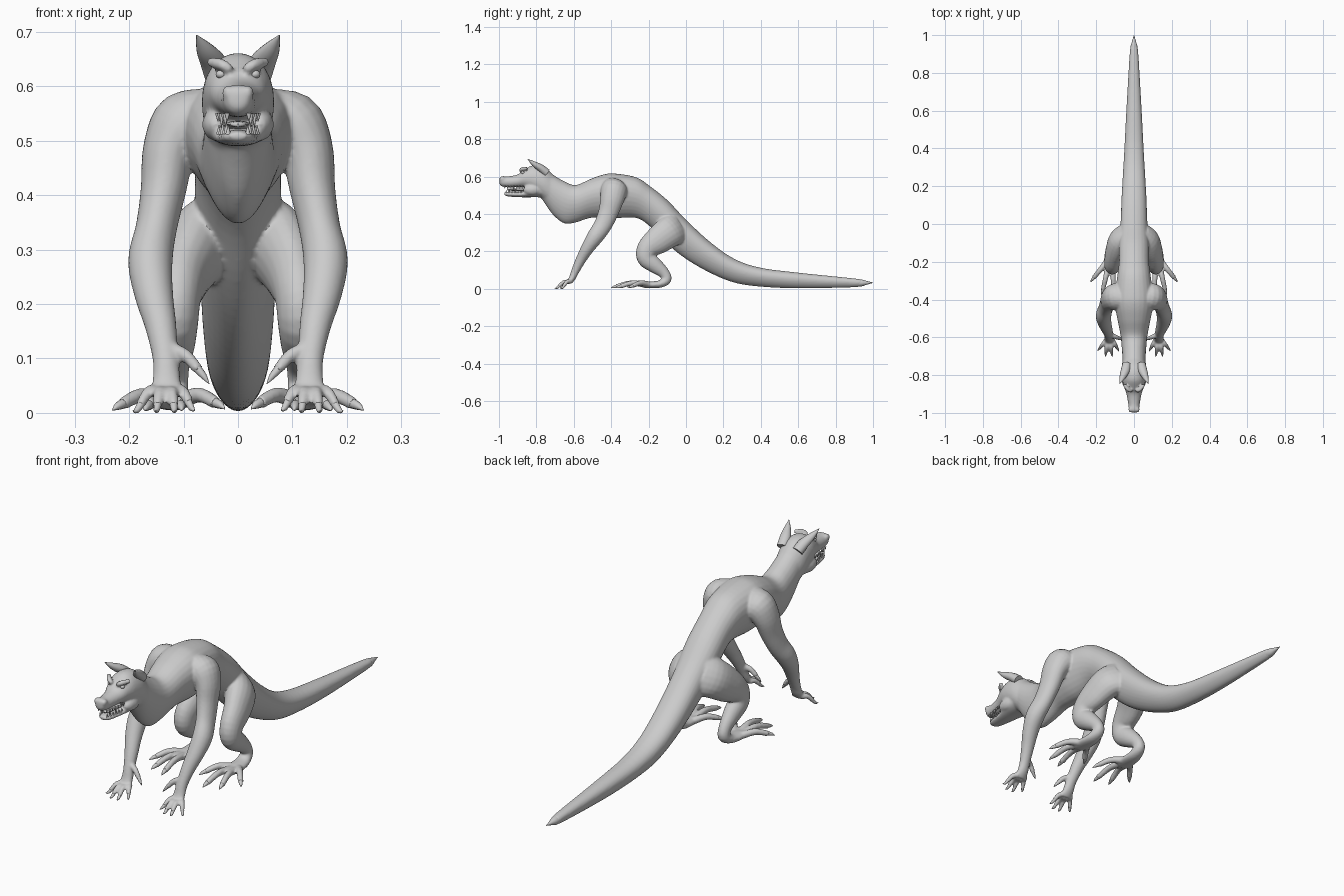
import bpy, bmesh, math
from mathutils import Vector

hide = bpy.data.materials.new("grey hide")
hide.diffuse_color = (0.6, 0.6, 0.6, 1)


def catmull(pts, n):
    """Smoothly resample a list of equal-length tuples."""
    out = []
    for i in range(len(pts) - 1):
        a, b, c, d = (pts[max(i - 1, 0)], pts[i], pts[i + 1], pts[min(i + 2, len(pts) - 1)])
        for k in range(n):
            t = k / n
            out.append(tuple(0.5 * (2 * q + (r - p) * t + (2 * p - 5 * q + 4 * r - s) * t * t
                                    + (3 * q - p - 3 * r + s) * t ** 3)
                             for p, q, r, s in zip(a, b, c, d)))
    return out + [tuple(pts[-1])]


def skin(bm, rings):
    """Close a stack of rings into a solid."""
    vs = [[bm.verts.new(p) for p in ring] for ring in rings]
    n = len(vs[0])
    for a, b in zip(vs, vs[1:]):
        for i in range(n):
            bm.faces.new((a[i], a[(i + 1) % n], b[(i + 1) % n], b[i]))
    bm.faces.new(vs[0])
    bm.faces.new(vs[-1])


def trunk(bm, stations, keel=0.0, seg=28, n=5):
    """Upright slices along y: (y, top, bottom, half width)."""
    rings = []
    for y, top, bot, w in catmull(stations, n):
        zc, h = (top + bot) / 2, max((top - bot) / 2, 0.001)
        ring = []
        for i in range(seg):
            a = 2 * math.pi * i / seg
            ring.append((max(w, 0.001) * math.cos(a) * (1 + keel * math.sin(a)),
                         y, zc + h * math.sin(a)))
        rings.append(ring)
    skin(bm, rings)


def tube(bm, pts, side=1, seg=14, n=4):
    """Round limb through (x, y, z, radius across, radius fore-aft)."""
    pts = catmull([p if len(p) == 5 else p + (p[3],) for p in pts], n)
    c = [Vector((p[0] * side, p[1], p[2])) for p in pts]
    rings = []
    for i, p in enumerate(pts):
        t = (c[min(i + 1, len(c) - 1)] - c[max(i - 1, 0)]).normalized()
        u = Vector((1, 0, 0)) - t * t.x
        u = u.normalized() if u.length > 0.05 else Vector((0, 1, 0))
        v = t.cross(u)
        ru, rv = max(p[3], 0.0005), max(p[4], 0.0005)
        rings.append([c[i] + u * ru * math.cos(2 * math.pi * k / seg)
                      + v * rv * math.sin(2 * math.pi * k / seg) for k in range(seg)])
    skin(bm, rings)


def ball(bm, centre, r):
    geo = bmesh.ops.create_uvsphere(bm, u_segments=16, v_segments=10, radius=1)
    for v in geo["verts"]:
        v.co = Vector(centre) + Vector((v.co.x * r[0], v.co.y * r[1], v.co.z * r[2]))


def finish(bm, name, voxel=None):
    bmesh.ops.recalc_face_normals(bm, faces=bm.faces)
    me = bpy.data.meshes.new(name)
    bm.to_mesh(me)
    bm.free()
    ob = bpy.data.objects.new(name, me)
    bpy.context.collection.objects.link(ob)
    bpy.ops.object.select_all(action='DESELECT')
    ob.select_set(True)
    bpy.context.view_layer.objects.active = ob
    if voxel:
        m = ob.modifiers.new("blend", 'REMESH')
        m.mode, m.voxel_size = 'VOXEL', voxel
        s = ob.modifiers.new("relax", 'SMOOTH')
        s.factor, s.iterations = 0.5, 6
        for name in ("blend", "relax"):
            bpy.ops.object.modifier_apply(modifier=name)
    ob.data.materials.clear()
    ob.data.materials.append(hide)
    bpy.ops.object.shade_smooth_by_angle(angle=math.radians(50))
    return ob


body, claws, teeth = bmesh.new(), bmesh.new(), bmesh.new()

# neck, torso and tail
trunk(body, [(-.80, .65, .52, .05), (-.76, .645, .465, .058), (-.71, .61, .395, .06),
             (-.65, .575, .35, .064), (-.59, .555, .355, .07), (-.51, .588, .38, .085),
             (-.44, .612, .38, .098), (-.38, .617, .378, .1), (-.27, .598, .38, .086),
             (-.20, .555, .34, .078), (-.10, .475, .24, .078), (0, .37, .16, .07),
             (.13, .25, .085, .065), (.26, .16, .033, .058), (.4, .113, .012, .05),
             (.6, .087, .003, .04), (.88, .058, .008, .024), (.94, .05, .014, .018)], keel=.2)

# skull and muzzle
trunk(body, [(-.998, .592, .562, .014), (-.985, .603, .548, .026), (-.95, .602, .543, .031),
             (-.90, .612, .543, .04), (-.865, .637, .54, .052), (-.82, .66, .515, .063),
             (-.76, .652, .475, .066), (-.70, .60, .43, .055)])

# lower jaw
trunk(body, [(-.972, .515, .502, .014), (-.95, .52, .494, .028), (-.88, .522, .49, .04),
             (-.82, .545, .49, .056), (-.77, .56, .49, .055)])

# tongue
tube(teeth, [(0, -.82, .525, .025, .008), (0, -.90, .53, .022, .007),
             (0, -.945, .53, .015, .005), (0, -.955, .528, .004, .003)])

for s in (-1, 1):
    # brow ridge, cheek and nostril wing
    tube(body, [(.012, -.885, .63, .008), (.03, -.878, .64, .011), (.052, -.85, .645, .009)], s)
    ball(body, (.04 * s, -.82, .53), (.026, .05, .03))
    ball(body, (.017 * s, -.982, .588), (.013, .016, .014))

    # arm
    tube(body, [(.05, -.38, .535, .05, .07), (.095, -.385, .525, .066, .072),
                (.126, -.395, .48, .05, .064), (.137, -.415, .41, .042, .054),
                (.15, -.445, .34, .038, .048), (.161, -.485, .28, .041, .044),
                (.155, -.525, .22, .036, .035), (.142, -.56, .16, .029, .028),
                (.133, -.59, .1, .024, .022), (.131, -.607, .06, .026, .018),
                (.131, -.625, .035, .03, .014)], s, seg=20)

    # leg
    tube(body, [(.04, -.05, .33, .045, .09), (.075, -.09, .305, .06, .085),
                (.1, -.15, .26, .052, .075), (.112, -.205, .215, .045, .058),
                (.115, -.212, .165, .042, .05), (.115, -.165, .125, .036, .042),
                (.116, -.118, .085, .027, .03), (.117, -.105, .05, .026, .027),
                (.12, -.14, .026, .032, .02), (.123, -.2, .022, .038, .017),
                (.123, -.23, .02, .034, .014)], s, seg=20)

    # fingers, thumb and toes: root, tip, radius, arch height
    digits = [((.112, -.615, .04), (.09, -.655, .018), .011, .01),
              ((.124, -.625, .036), (.118, -.68, .014), .011, .012),
              ((.14, -.625, .036), (.148, -.68, .014), .011, .012),
              ((.148, -.615, .04), (.18, -.655, .014), .011, .012),
              ((.118, -.59, .115), (.072, -.607, .078), .012, .008),
              ((.145, -.2, .024), (.213, -.285, .016), .014, .012),
              ((.135, -.22, .022), (.165, -.35, .014), .014, .014),
              ((.115, -.22, .022), (.105, -.372, .014), .014, .014),
              ((.1, -.2, .024), (.04, -.29, .018), .014, .012)]
    for root, tip, r, arch in digits:
        a, b = Vector(root), Vector(tip)
        m = a.lerp(b, .5) + Vector((0, 0, arch))
        tube(body, [(*a, r * 1.15), (*m, r), (*b, r * .85)], s)
        d = (b - m).normalized()
        e, f = b - d * .008, b + d * .014
        g = b + d * .03 - Vector((0, 0, .003))
        g.z = max(g.z, .004)
        tube(claws, [(*e, r * .7), (*f, r * .5), (*g, .0005)], s, seg=10, n=3)

    # teeth along both jaws, with long fangs at the front
    for i in range(8):
        y = -.968 + i * .016
        w = .02 + .017 * min(i / 5, 1)
        long = .026 if i in (1, 3) else .015
        tube(teeth, [(w, y, .55, .005), (w, y - .002, .55 - long, .0005)], s, seg=8, n=2)
        tube(teeth, [(w - .002, y + .008, .512, .005),
                     (w - .002, y + .006, .518 + long * .75, .0005)], s, seg=8, n=2)

finish(body, "body", voxel=.005)
finish(claws, "claws")
finish(teeth, "teeth_and_tongue")

# pointed tail end
tip = bmesh.new()
trunk(tip, [(.90, .053, .0125, .0205), (.94, .05, .014, .018), (.965, .043, .022, .011),
            (1.0, .034, .032, .001)], seg=16, n=3)
finish(tip, "tail_tip")

# ears and eyes
ears, eyes = bmesh.new(), bmesh.new()
for s in (-1, 1):
    tube(ears, [(.038, -.745, .62, .024, .022), (.046, -.775, .645, .024, .02),
                (.061, -.812, .668, .016, .014), (.076, -.846, .694, .0008)], s, seg=16)
    ball(eyes, (.031 * s, -.872, .622), (.01, .01, .008))
finish(ears, "ears")
finish(eyes, "eyes")
